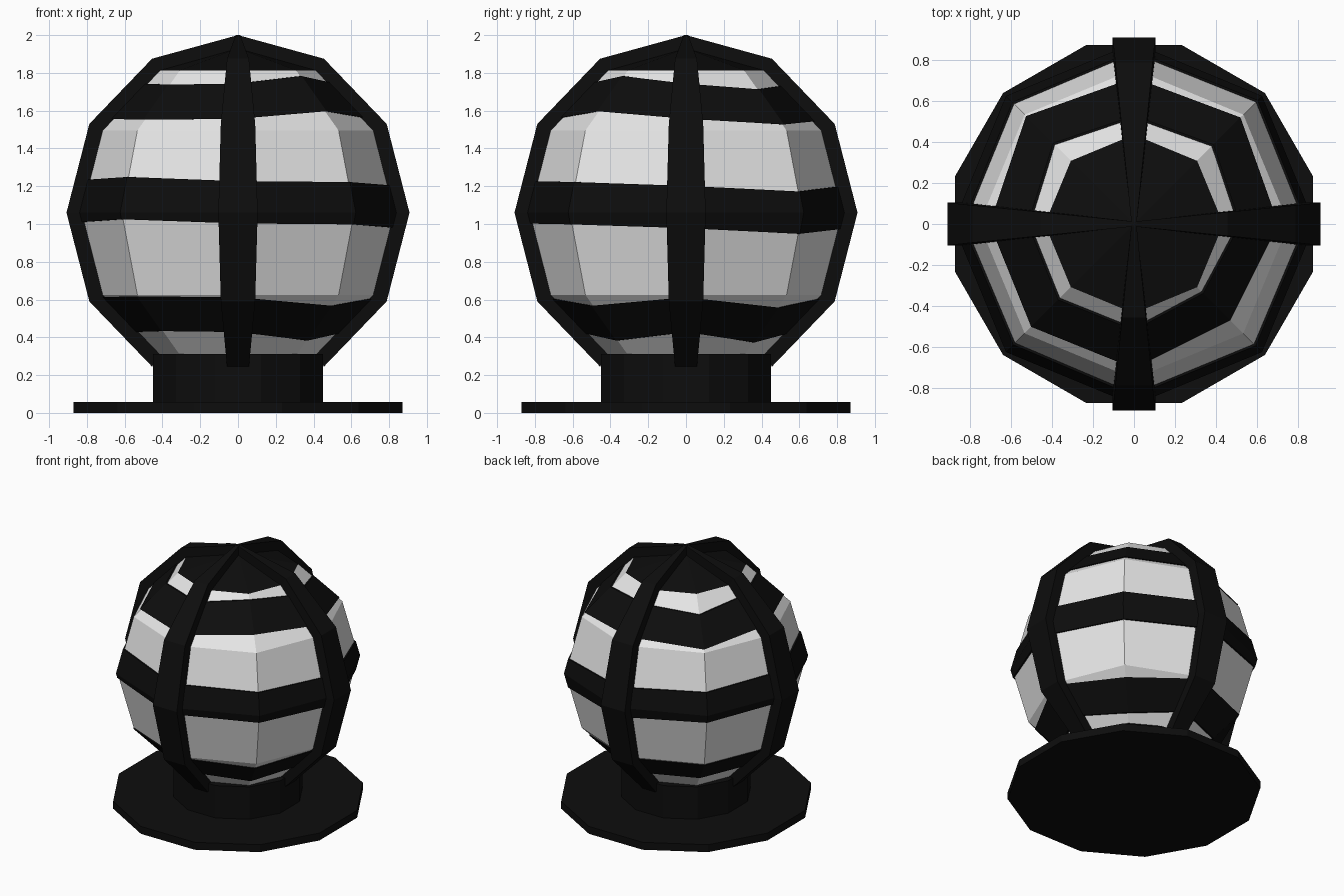
import bpy, bmesh, math

if "Cube" in bpy.data.objects:
    bpy.data.objects.remove(bpy.data.objects["Cube"])

CZ, GR = 1.06, 0.87            # globe centre height and radius


def material(name, v):
    m = bpy.data.materials.new(name)
    m.diffuse_color = (v, v, v, 1)
    m.use_nodes = True
    m.node_tree.nodes["Principled BSDF"].inputs["Base Color"].default_value = m.diffuse_color
    return m


BLACK = material("black_metal", 0.004)
WHITE = material("white_glass", 0.8)


def finish(name, bm, mats):
    bmesh.ops.recalc_face_normals(bm, faces=bm.faces)
    me = bpy.data.meshes.new(name)
    bm.to_mesh(me)
    bm.free()
    for m in mats:
        me.materials.append(m)
    ob = bpy.data.objects.new(name, me)
    bpy.context.collection.objects.link(ob)
    return ob


def cylinder(name, radius, z0, z1):
    bm = bmesh.new()
    rings = []
    for z in (z0, z1):
        rings.append([bm.verts.new((radius * math.cos(math.radians(15 + 30 * i)),
                                    radius * math.sin(math.radians(15 + 30 * i)), z))
                      for i in range(12)])
    for i in range(12):
        j = (i + 1) % 12
        bm.faces.new((rings[0][i], rings[0][j], rings[1][j], rings[1][i]))
    bm.faces.new(rings[0])
    bm.faces.new(rings[1])
    return finish(name, bm, [BLACK])


# Base disc and neck
cylinder("base_disc", 0.902, 0.0, 0.058)
cylinder("neck", 0.466, 0.05, 0.312)

# Eight-sided glass globe, black at both poles
bm = bmesh.new()
bmesh.ops.create_uvsphere(bm, u_segments=8, v_segments=6, radius=GR)
bmesh.ops.translate(bm, verts=bm.verts, vec=(0, 0, CZ))
for f in bm.faces:
    f.material_index = 1 if abs(f.calc_center_median().z - CZ) > GR * 0.867 else 0
finish("globe", bm, [WHITE, BLACK])

# Four vertical ribs that narrow towards the top
RIB = [(0.455, -0.815, 0.058), (0.787, -0.47, 0.091), (0.908, 0, 0.104),
       (0.787, 0.47, 0.091), (0.455, 0.815, 0.058), (0.0, 0.94, 0.012)]


def rib(name, angle):
    c, s = math.cos(angle), math.sin(angle)
    bm = bmesh.new()
    rows = []
    for r, z, w in RIB:
        row = []
        for k, side in ((1, -w), (1, w), (0.89, w), (0.89, -w)):
            row.append(bm.verts.new((r * k * c - side * s, r * k * s + side * c, CZ + z * k)))
        rows.append(row)
    for a, b in zip(rows, rows[1:]):
        for i in range(4):
            j = (i + 1) % 4
            bm.faces.new((a[i], a[j], b[j], b[i]))
    bm.faces.new(rows[0])
    bm.faces.new(rows[-1])
    finish(name, bm, [BLACK])


for i, side in enumerate(("right", "back", "left", "front")):
    rib("rib_" + side, i * math.pi / 2)


def globe_radius(z):
    """Radius of the faceted globe profile at height z."""
    lats = [math.radians(a) for a in range(-90, 91, 30)]
    for a, b in zip(lats, lats[1:]):
        za, zb = CZ + GR * math.sin(a), CZ + GR * math.sin(b)
        if za <= z <= zb:
            t = (z - za) / (zb - za)
            return GR * (math.cos(a) * (1 - t) + math.cos(b) * t)
    return 0.0


# Slightly uneven bands hugging the globe; heights run round from +x
def band(name, heights, half):
    bm = bmesh.new()
    loops = []
    for i, zc in enumerate(heights):
        a = i * math.pi / 4
        lo, hi = zc - half, zc + half
        mid = CZ if lo < CZ < hi else zc
        loop = []
        for off, zs in ((0.012, (lo, mid, hi)), (-0.03, (hi, mid, lo))):
            for z in zs:
                r = globe_radius(z) + off
                loop.append(bm.verts.new((r * math.cos(a), r * math.sin(a), z)))
        loops.append(loop)
    for i in range(8):
        p, q = loops[i], loops[(i + 1) % 8]
        for k in range(6):
            m = (k + 1) % 6
            bm.faces.new((p[k], q[k], q[m], p[m]))
    finish(name, bm, [BLACK])


band("upper_band", [1.65, 1.62, 1.64, 1.61, 1.65, 1.645, 1.65, 1.69], 0.093)
band("middle_band", [1.09, 1.06, 1.09, 1.11, 1.12, 1.137, 1.115, 1.11], 0.112)
band("lower_band", [0.52, 0.465, 0.52, 0.52, 0.52, 0.525, 0.52, 0.475], 0.092)
